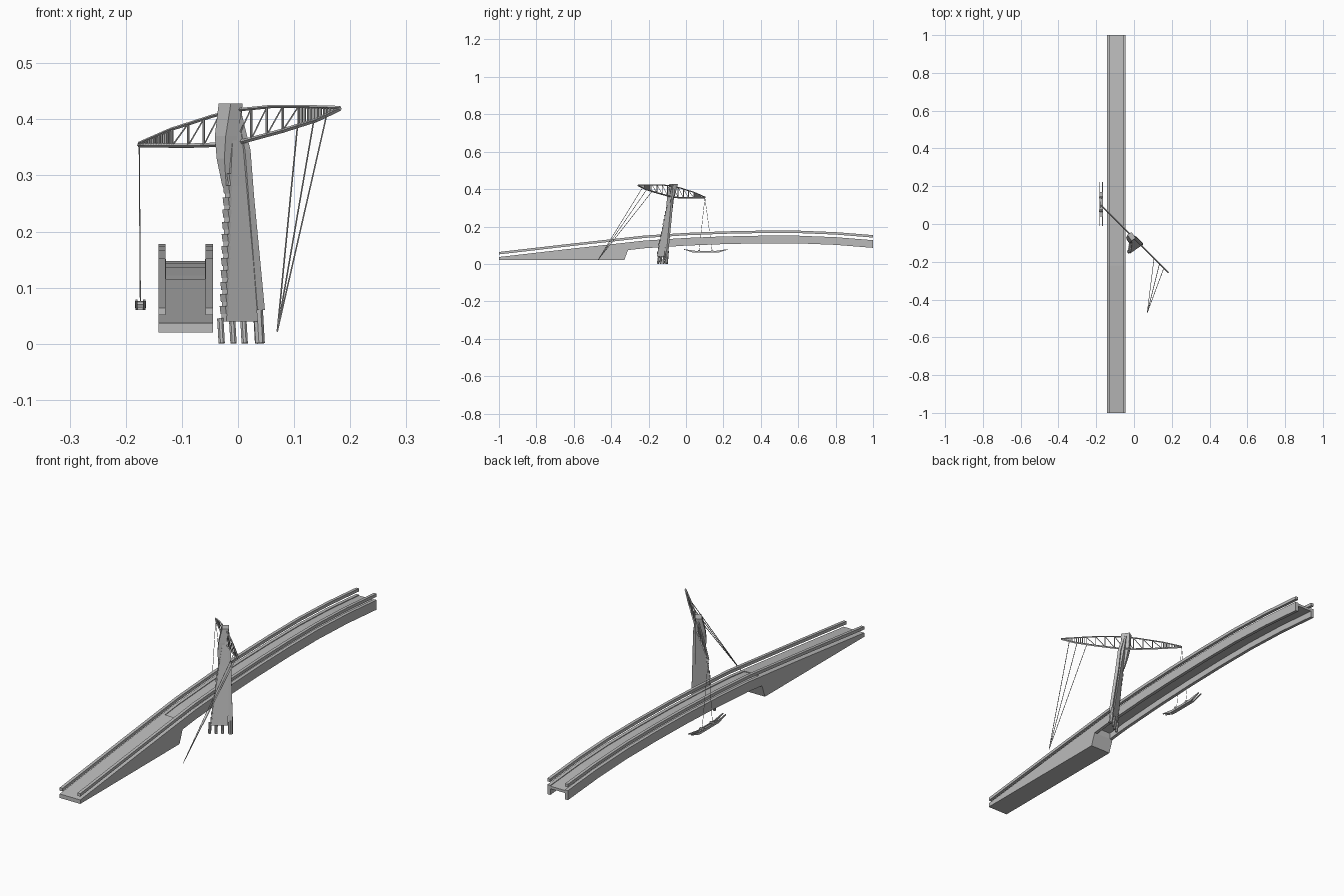
import bpy, bmesh
from mathutils import Vector

if "Cube" in bpy.data.objects:
    bpy.data.objects.remove(bpy.data.objects["Cube"])

grey = bpy.data.materials.new("plain_grey")
grey.use_nodes = True
colour = (0.5, 0.5, 0.5, 1)
grey.diffuse_color = colour
grey.node_tree.nodes["Principled BSDF"].inputs["Base Color"].default_value = colour


def finish(name, bm):
    bmesh.ops.recalc_face_normals(bm, faces=bm.faces)
    mesh = bpy.data.meshes.new(name)
    bm.to_mesh(mesh)
    bm.free()
    mesh.materials.append(grey)
    obj = bpy.data.objects.new(name, mesh)
    bpy.context.collection.objects.link(obj)
    return obj


def loft(bm, rings):
    """Skin a list of equal-length point rings and cap both ends."""
    loops = [[bm.verts.new(p) for p in r] for r in rings]
    n = len(loops[0])
    for a, b in zip(loops, loops[1:]):
        for i in range(n):
            j = (i + 1) % n
            bm.faces.new((a[i], a[j], b[j], b[i]))
    bm.faces.new(loops[0])
    bm.faces.new(loops[-1])


def beam(bm, a, b, r, sides=4, r2=None):
    """Straight bar between two points."""
    a, b = Vector(a), Vector(b)
    q = (b - a).to_track_quat("Z", "Y")
    prof = [Vector((1, 0, 0)), Vector((0, 1, 0)), Vector((-1, 0, 0)), Vector((0, -1, 0))]
    if sides == 8:
        prof = [v for i in range(4) for v in (prof[i], (prof[i] + prof[(i + 1) % 4]).normalized())]
    loft(bm, [[p + q @ (v * s) for v in prof] for p, s in ((a, r), (b, r2 or r))])


def lerp_table(table, t):
    for (x0, v0), (x1, v1) in zip(table, table[1:]):
        if t <= x1:
            return v0 + (v1 - v0) * (t - x0) / (x1 - x0)
    return table[-1][1]


# ---------------- bridge ----------------
TOP = [(-1, .037), (-.6, .083), (-.22, .125), (0, .139), (.2, .147),
       (.4, .151), (.6, .151), (.8, .143), (1, .127)]
XL, XR = -.142, -.045
stations = [-1, -.6, -.315, -.22] + [i / 10 for i in range(-1, 11)]


def strip(bm, ys, x0, x1, up, down):
    rings = []
    for y in ys:
        z = lerp_table(TOP, y)
        rings.append([(x0, y, z + down), (x1, y, z + down), (x1, y, z + up), (x0, y, z + up)])
    loft(bm, rings)


bm = bmesh.new()
for x0, x1 in ((XL, XL + .014), (XR - .014, XR)):
    strip(bm, stations[2:], x0, x1, 0, -.041)
finish("side_girders", bm)

bm = bmesh.new()
strip(bm, stations[2:], XL + .013, XR - .013, -.003, -.014)
finish("deck_slab", bm)

bm = bmesh.new()
side = [(-1, .02), (-.33, .02), (-.31, .074), (-.31, lerp_table(TOP, -.31)),
        (-.6, lerp_table(TOP, -.6)), (-1, .037)]
loft(bm, [[(x, y, z) for y, z in side] for x in (XL, XR)])
finish("ramp_block", bm)

bm = bmesh.new()
for x0, x1 in ((XL, XL + .013), (XR - .013, XR)):
    strip(bm, stations, x0, x1, .027, .014)
finish("hand_rails", bm)

# ---------------- mast ----------------
W = Vector((.82, .57, 0))       # across the mast
T = Vector((-.57, .82, 0))      # lean direction


def block(c, w, t):
    c = Vector(c)
    return [c + W * (a * w) + T * (b * t) for a, b in ((-1, -1), (1, -1), (1, 1), (-1, 1))]


BASE, PEAK = Vector((.003, -.13, .04)), Vector((-.006, -.068, .42))


def mast_point(z):
    return BASE.lerp(PEAK, (z - .04) / .38)


bm = bmesh.new()
loft(bm, [block(mast_point(.04), .034, .008), block(mast_point(.28), .019, .008),
          block(mast_point(.42), .008, .01)])
finish("mast_panel", bm)

# head horn wraps the top of the mast
bm = bmesh.new()
loft(bm, [block((-.021, -.097, .28), .004, .006), block((-.023, -.088, .33), .01, .012),
          block((-.021, -.079, .37), .013, .017), block((-.013, -.066, .428), .013, .019)])
finish("mast_head", bm)

# steps up the mast edge
bm = bmesh.new()
for i in range(12):
    z = .06 + i * .0215
    edge = mast_point(z) - W * (.034 - (z - .04) * .0625)
    loft(bm, [block(edge + Vector((0, 0, h)), w, .009) for h, w in ((-.007, .002), (.007, .004))])
finish("mast_steps", bm)

# rear strut with thick foot
bm = bmesh.new()
loft(bm, [block((.038, -.104, .06), .008, .006), block((.02, -.084, .26), .006, .007),
          block((.014, -.077, .345), .006, .006), block((-.002, -.066, .42), .004, .005)])
finish("rear_strut", bm)

bm = bmesh.new()
for x, y, h in ((-.029, -.15, .045), (-.008, -.137, .045), (.012, -.122, .045), (.039, -.106, .07)):
    r = .009 if h > .05 else .006
    beam(bm, (x, y, .001), (x - .004 * h / .07, y + .006, h), r, 8)
finish("mast_feet", bm)

# ---------------- boom ----------------
UPPER = [(-.177, .357), (-.12, .382), (-.045, .406), (0, .417), (.06, .423), (.11, .423), (.182, .421)]
LOWER = [(-.177, .354), (-.09, .353), (-.03, .355), (.01, .361), (.08, .38), (.14, .399), (.182, .419)]


def boom(table, x):
    return Vector((x, -.075 - x, lerp_table(table, x)))


bm = bmesh.new()
for table, r in ((UPPER, .003), (LOWER, .004)):
    for (x0, _), (x1, _) in zip(table, table[1:]):
        beam(bm, boom(table, x0), boom(table, x1), r)
finish("boom_chords", bm)

bm = bmesh.new()
posts = [-.117 + i * .0281 for i in range(9)]
for i, x in enumerate(posts):
    beam(bm, boom(LOWER, x), boom(UPPER, x), .0022)
    if i + 1 < len(posts):
        beam(bm, boom(LOWER, x), boom(UPPER, posts[i + 1]), .0016)
for start, end in ((-.173, -.117), (.108, .176)):
    for i in range(13):
        x = start + (end - start) * i / 12
        beam(bm, boom(LOWER, x), boom(UPPER, x), .0022)
finish("boom_lattice", bm)

# ---------------- cables ----------------
bm = bmesh.new()
for x in (.106, .135, .158):
    beam(bm, boom(LOWER, x), (.07, -.47, .022), .0014)
tip = boom(LOWER, -.176)
for y in (.07, .14):
    beam(bm, tip, (-.174, y, .068), .001)
finish("cables", bm)

# ---------------- hanging cradle ----------------
hull = [(-.01, .08), (.04, .064), (.17, .064), (.222, .08), (.222, .083), (.16, .074), (.05, .074), (-.01, .083)]
bm = bmesh.new()
for x in (-.183, -.169):
    loft(bm, [[(x + d, y, z - .004) for y, z in hull] for d in (0, .004)])
loft(bm, [[(x, y, z) for y, z in ((.04, .06), (.17, .06), (.17, .066), (.04, .066))] for x in (-.18, -.167)])
for y in (.07, .14):
    beam(bm, (-.184, y, .07), (-.164, y, .07), .006, 8)
finish("hanging_cradle", bm)
